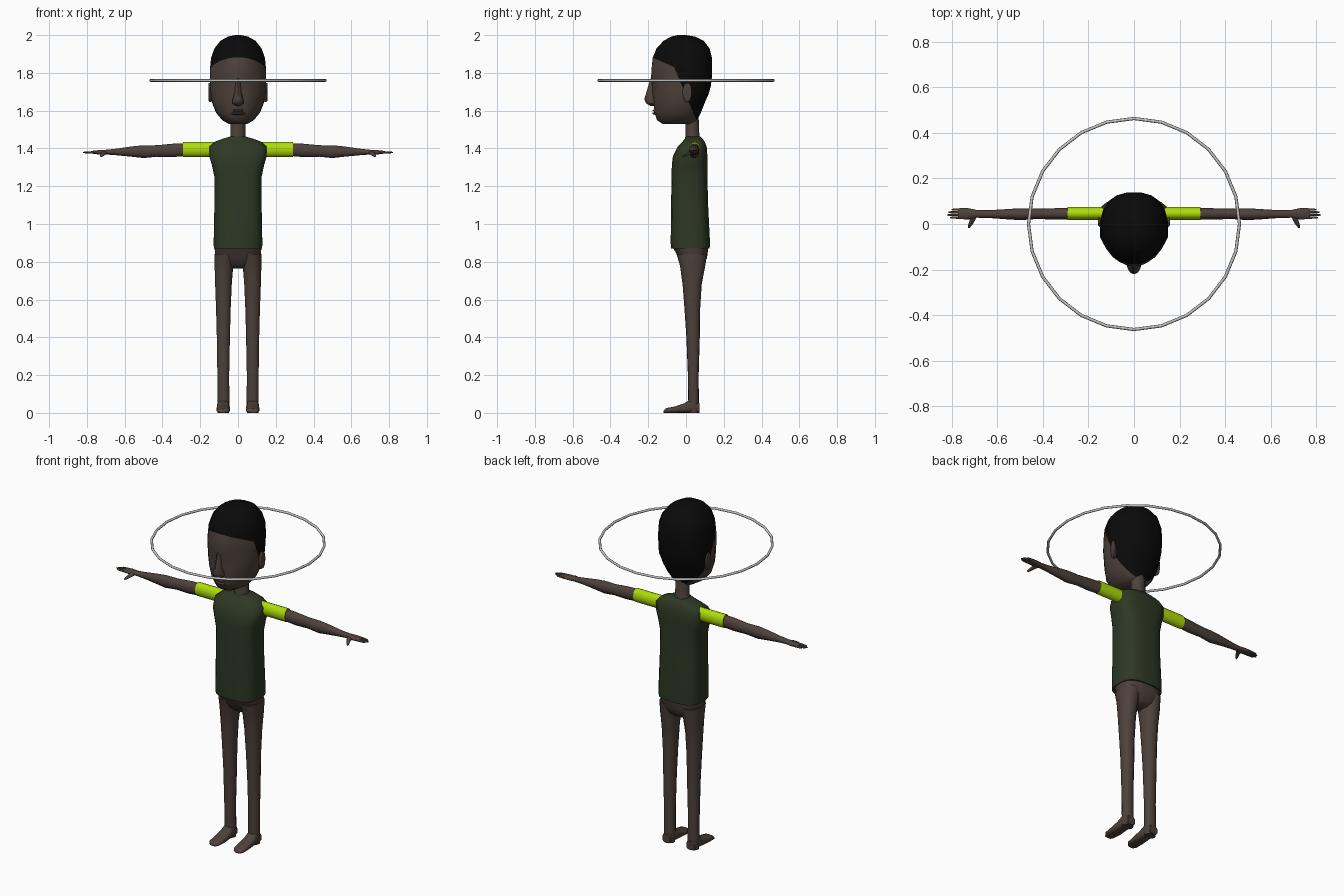
import bpy, bmesh, math
from mathutils import Vector

cube = bpy.data.objects.get("Cube")
if cube:
    bpy.data.objects.remove(cube)


def material(name, rgb):
    m = bpy.data.materials.new(name)
    m.use_nodes = True
    m.diffuse_color = (*rgb, 1)
    m.node_tree.nodes["Principled BSDF"].inputs["Base Color"].default_value = (*rgb, 1)
    return m


skin = material("dark skin", (0.075, 0.053, 0.043))
black = material("black hair", (0.003, 0.003, 0.003))
green = material("dark green cloth", (0.027, 0.04, 0.018))
lime = material("lime cloth", (0.42, 0.72, 0.003))
grey = material("light grey", (0.55, 0.55, 0.55))


def finish(bm, name, mats, mirror=False, angle=50):
    bmesh.ops.recalc_face_normals(bm, faces=bm.faces)
    mesh = bpy.data.meshes.new(name)
    bm.to_mesh(mesh)
    bm.free()
    for m in mats:
        mesh.materials.append(m)
    ob = bpy.data.objects.new(name, mesh)
    bpy.context.collection.objects.link(ob)
    bpy.ops.object.select_all(action='DESELECT')
    ob.select_set(True)
    bpy.context.view_layer.objects.active = ob
    bpy.ops.object.shade_smooth_by_angle(angle=math.radians(angle))
    if mirror:
        ob.modifiers.new("mirror", 'MIRROR').use_mirror_merge = False
    return ob


def loft(axis, sections, n=12, power=2.0):
    """Skin rings given as (position, low a, high a, low b, high b) along an axis."""
    bm = bmesh.new()
    rings = []
    for t, a0, a1, b0, b1 in sections:
        ring = []
        for i in range(n):
            ang = 2 * math.pi * (i + 0.5) / n
            c, s = math.cos(ang), math.sin(ang)
            a = (a0 + a1) / 2 + (a1 - a0) / 2 * math.copysign(abs(c) ** (2 / power), c)
            b = (b0 + b1) / 2 + (b1 - b0) / 2 * math.copysign(abs(s) ** (2 / power), s)
            co = {'x': (t, a, b), 'y': (a, t, b), 'z': (a, b, t)}[axis]
            ring.append(bm.verts.new(co))
        rings.append(ring)
    for lower, upper in zip(rings, rings[1:]):
        for i in range(n):
            j = (i + 1) % n
            bm.faces.new((lower[i], lower[j], upper[j], upper[i]))
    bm.faces.new(rings[0])
    bm.faces.new(rings[-1])
    return bm


def upright(rows):
    """Symmetric upright sections from (height, half width, front, back)."""
    return [(z, -w, w, f, b) for z, w, f, b in rows]


# Head: narrower toward the face, with shallow eye sockets
bm = loft('z', upright([
    (1.53, .05, -.125, .04), (1.55, .085, -.155, .06), (1.59, .118, -.168, .08),
    (1.64, .138, -.172, .1), (1.69, .146, -.178, .122), (1.73, .149, -.182, .133),
    (1.77, .15, -.187, .138), (1.82, .15, -.184, .14), (1.88, .144, -.178, .139),
    (1.93, .126, -.157, .126), (1.97, .094, -.12, .095), (1.992, .054, -.08, .05),
    (2.0, .015, -.045, .0)]), 20, 2.4)
for v in bm.verts:
    v.co.x *= 1 - 0.25 * max(0, (-v.co.y - .06) / .12)
    if v.co.y < -.1:
        d = math.hypot((abs(v.co.x) - .055) / .04, (v.co.z - 1.735) / .045)
        v.co.y += .018 * max(0, 1 - d)

# Hair: cut along the hairline and the sideburns
brow_line = (Vector((0, -.18, 1.883)), Vector((0, .45, 1)))
side_line = (Vector((0, -.05, 1.8)), Vector((0, 1, .42)))
for co, no in (brow_line, side_line):
    bmesh.ops.bisect_plane(bm, geom=bm.verts[:] + bm.edges[:] + bm.faces[:],
                           plane_co=co, plane_no=no)
for f in bm.faces:
    mid = f.calc_center_median()
    on_scalp = any((mid - co).dot(no) > 0 for co, no in (brow_line, side_line))
    f.material_index = int(on_scalp and f.normal.z > -.95 and mid.z > 1.535)
finish(bm, "head", [skin, black])

# Face details
bm = loft('z', upright([(1.625, .012, -.188, -.14), (1.638, .032, -.21, -.14),
                        (1.66, .03, -.221, -.14), (1.7, .018, -.209, -.14),
                        (1.77, .012, -.188, -.15)]), 10)
finish(bm, "nose", [skin])
for name, low, high in (("lower_lip", 1.577, 1.594), ("upper_lip", 1.594, 1.608)):
    bm = loft('x', [(-.05, -.15, -.14, low + .006, high - .006), (-.02, -.178, -.14, low, high),
                    (.02, -.178, -.14, low, high), (.05, -.15, -.14, low + .006, high - .006)], 8)
    finish(bm, name, [skin])
bm = loft('x', [(.13, -.012, .018, 1.65, 1.735), (.147, -.018, .028, 1.643, 1.748),
                (.157, -.008, .03, 1.65, 1.748)], 12)
finish(bm, "ears", [skin], True)

# Neck and torso
bm = loft('z', upright([(1.42, .055, -.01, .09), (1.47, .04, -.004, .072),
                        (1.57, .04, -.004, .068)]))
finish(bm, "neck", [skin])
bm = loft('z', upright([
    (.87, .129, -.08, .126), (.9, .13, -.082, .128), (1.1, .126, -.08, .118),
    (1.25, .126, -.077, .114), (1.31, .139, -.076, .114), (1.36, .153, -.07, .114),
    (1.41, .153, -.045, .11), (1.435, .125, -.02, .1), (1.452, .08, -.006, .088),
    (1.462, .045, -.004, .076)]), 20, 3)
finish(bm, "sleeveless_shirt", [green])
bm = loft('z', upright([(.765, .045, .005, .075), (.785, .095, -.018, .095),
                        (.82, .12, -.04, .112), (.88, .126, -.072, .12)]), 20, 2.6)
finish(bm, "hips", [skin])

# Arms and sleeves
bm = loft('x', [(.12, .017, .076, 1.355, 1.434), (.292, .017, .075, 1.355, 1.434)], 14)
finish(bm, "sleeves", [lime], True)
bm = loft('x', [
    (.26, .02, .072, 1.36, 1.43), (.35, .019, .07, 1.353, 1.426), (.43, .021, .068, 1.355, 1.418),
    (.5, .016, .07, 1.348, 1.418), (.56, .02, .066, 1.355, 1.412), (.64, .026, .061, 1.363, 1.4),
    (.69, .027, .062, 1.367, 1.394), (.73, .019, .071, 1.368, 1.392),
    (.765, .021, .07, 1.37, 1.389), (.772, .024, .067, 1.373, 1.386)], 12)
finish(bm, "arms", [skin], True)

# Fingers and thumb
for i, (name, tip) in enumerate((("index_fingers", .808), ("middle_fingers", .82),
                                 ("ring_fingers", .815), ("little_fingers", .8))):
    y = .028 + .0118 * i
    bm = loft('x', [(.75, y - .006, y + .006, 1.372, 1.387),
                    (tip - .01, y - .005, y + .005, 1.374, 1.384),
                    (tip, y - .002, y + .002, 1.377, 1.381)], 8)
    finish(bm, name, [skin], True)
bm = loft('y', [(.045, .685, .725, 1.37, 1.39), (.015, .697, .723, 1.364, 1.384),
                (-.008, .712, .73, 1.356, 1.37), (-.018, .722, .73, 1.355, 1.362)], 8)
finish(bm, "thumbs", [skin], True)

# Legs and feet
bm = loft('z', [
    (0.0, .048, .108, .015, .068), (.06, .045, .11, .012, .068), (.2, .046, .11, .01, .067),
    (.4, .042, .113, .002, .073), (.55, .038, .117, -.008, .075), (.68, .032, .122, -.018, .083),
    (.78, .024, .125, -.032, .102), (.84, .016, .125, -.05, .112)], 14, 2.2)
finish(bm, "legs", [skin], True)
bm = loft('y', [
    (-.12, .06, .1, 0, .012), (-.105, .046, .112, 0, .025), (-.06, .041, .114, 0, .034),
    (-.01, .043, .112, 0, .05), (.03, .046, .11, 0, .075), (.072, .052, .104, 0, .05)], 14, 2.8)
finish(bm, "feet", [skin], True)

# Floating ring around the head
bpy.ops.mesh.primitive_torus_add(major_segments=24, minor_segments=8, major_radius=.463,
                                 minor_radius=.007, location=(0, 0, 1.76))
ring = bpy.context.object
ring.name = "floating_ring"
ring.data.materials.append(grey)
bpy.ops.object.shade_smooth_by_angle(angle=math.radians(50))
